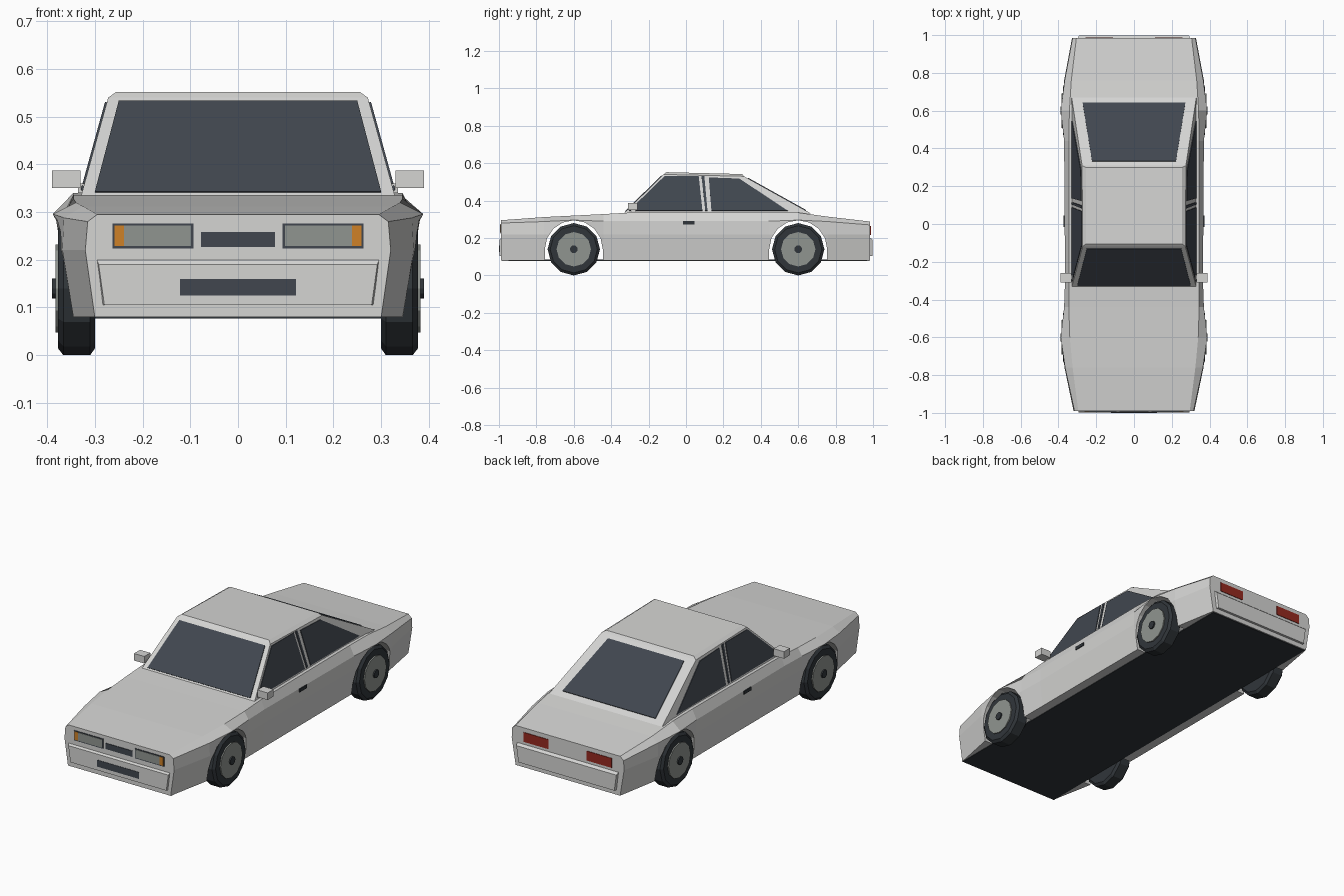
import bpy, bmesh, math
from mathutils import Vector

default_cube = bpy.data.objects.get("Cube")
if default_cube:
    bpy.data.objects.remove(default_cube, do_unlink=True)


def material(name, red, green, blue):
    mat = bpy.data.materials.new(name)
    mat.use_nodes = True
    colour = (red, green, blue, 1)
    mat.diffuse_color = colour
    mat.node_tree.nodes["Principled BSDF"].inputs["Base Color"].default_value = colour
    return mat


paint = material("silver_paint", .66, .66, .65)
glass = material("dark_glass", .052, .062, .078)
rubber = material("black_rubber", .03, .036, .042)
metal = material("grey_metal", .28, .30, .28)
amber = material("amber_lamp", .62, .22, .02)
red = material("red_lamp", .30, .022, .014)


def build(name, verts, faces, mat):
    """Make an object from points and faces with outward normals."""
    bm = bmesh.new()
    points = [bm.verts.new(v) for v in verts]
    for face in faces:
        bm.faces.new([points[i] for i in face])
    bmesh.ops.recalc_face_normals(bm, faces=bm.faces)
    mesh = bpy.data.meshes.new(name)
    bm.to_mesh(mesh)
    bm.free()
    mesh.materials.append(mat)
    obj = bpy.data.objects.new(name, mesh)
    bpy.context.collection.objects.link(obj)
    return obj


def loft(name, rings, mat):
    """Skin closed rings of equal length and cap both ends."""
    n = len(rings[0])
    verts = [p for ring in rings for p in ring]
    faces = [list(range(n)), list(range(len(verts) - n, len(verts)))]
    for r in range(len(rings) - 1):
        for i in range(n):
            j = (i + 1) % n
            faces.append([r * n + i, r * n + j, r * n + n + j, r * n + n + i])
    return build(name, verts, faces, mat)


def plate(name, points, mat, thick=.008):
    """Thin plate centred on the plane of its outline."""
    pts = [Vector(p) for p in points]
    shift = (pts[1] - pts[0]).cross(pts[2] - pts[0]).normalized() * thick / 2
    return loft(name, [[p - shift for p in pts], [p + shift for p in pts]], mat)


def prism(name, profile, x0, x1, mat):
    """Extrude a (y, z) profile across x."""
    return loft(name, [[(x, y, z) for y, z in profile] for x in (x0, x1)], mat)


def box(name, x, y, z, mat):
    return prism(name, [(y[0], z[0]), (y[1], z[0]), (y[1], z[1]), (y[0], z[1])], *x, mat)


def lathe(name, profile, y, z, side, mat, segments=12):
    """Revolve (x, radius) points about a wheel axle."""
    rings = []
    for x, radius in profile:
        angles = [math.tau * i / segments for i in range(segments)]
        rings.append([(side * x, y + radius * math.sin(a), z - radius * math.cos(a)) for a in angles])
    return loft(name, rings, mat)


# Lower body: y, then shoulder x and z, crease x and z, belt x, sill x
stations = [
    (-.99, .295, .295, .315, .28, .32, .30),
    (-.76, .325, .312, .365, .288, .368, .345),
    (-.60, .34, .32, .388, .296, .383, .35),
    (-.44, .345, .328, .37, .29, .37, .35),
    (-.30, .345, .336, .365, .29, .365, .35),
    (.44, .345, .34, .37, .29, .37, .35),
    (.60, .342, .336, .388, .296, .383, .35),
    (.76, .332, .314, .367, .288, .37, .345),
    (.985, .305, .288, .325, .27, .328, .305),
]
rings = []
for y, xs, zs, xc, zc, xb, xl in stations:
    half = [(xl, .08), (xb, .22), (xc, zc), (xs, zs)]
    rings.append([(x, y, z) for x, z in half] + [(-x, y, z) for x, z in reversed(half)])
body = loft("body", rings, paint)

# Wheel openings
AXLES = (("front", -.6), ("rear", .6))
for label, axle in AXLES:
    arch = [(axle + .155 * math.cos(a), .14 + .155 * math.sin(a))
            for a in (math.pi * i / 8 for i in range(9))]
    arch += [(axle - .155, .02), (axle + .155, .02)]
    cutter = prism("arch_cutter", arch, -.6, .6, paint)
    cutter.hide_render = True
    cut = body.modifiers.new("wheel_opening", "BOOLEAN")
    cut.operation = "DIFFERENCE"
    cut.solver = "EXACT"
    cut.object = cutter
    bpy.context.view_layer.objects.active = body
    bpy.ops.object.modifier_apply(modifier=cut.name)
    bpy.data.objects.remove(cutter, do_unlink=True)

box("floor", (-.3, .3), (-.985, .98), (.077, .084), rubber)


# Cabin with sloping sides
def side_x(z):
    return .33 - .276 * (z - .33)


outline = [(-.335, .33), (-.12, .54), (.31, .53), (.67, .33)]
cabin = []
for s in (1, -1):
    cabin += [(s * side_x(z), y, z) for y, z in outline]
    cabin += [(s * .255, -.105, .552), (s * .255, .30, .542)]
faces = [(0, 3, 9, 6), (0, 6, 7, 1), (3, 2, 8, 9), (1, 7, 10, 4), (2, 5, 11, 8), (4, 10, 11, 5)]
for k in (0, 6):
    faces += [(k, k + 1, k + 2, k + 3), (k + 1, k + 4, k + 5, k + 2)]
build("cabin", cabin, faces, paint)


# Front and rear glass
def on_slope(low, high, t):
    return [a + (b - a) * t for a, b in zip(low, high)]


for name, low, high, span, wide, narrow in (
        ("windshield", outline[0], outline[1], (.05, .955), .30, .25),
        ("rear_window", outline[3], outline[2], (.08, .94), .272, .222)):
    a, b = on_slope(low, high, span[0]), on_slope(low, high, span[1])
    plate(name, [(-wide, *a), (wide, *a), (narrow, *b), (-narrow, *b)], glass)

# Side glass, pillar strips, mirrors and handles
side_glass = {
    "front_side_window": [(-.305, .345), (-.115, .53), (.068, .53), (.088, .345)],
    "pillar_strip": [(.103, .345), (.083, .53), (.098, .53), (.115, .345)],
    "rear_side_window": [(.136, .345), (.122, .523), (.285, .517), (.545, .345)],
}
for side, label in ((1, "left"), (-1, "right")):
    for name, pts in side_glass.items():
        plate(f"{label}_{name}", [(side * side_x(z), y, z) for y, z in pts], glass)
    box(f"{label}_mirror", (side * .33, side * .39), (-.31, -.26), (.35, .387), paint)
    box(f"{label}_mirror_arm", (side * .31, side * .335), (-.295, -.27), (.34, .36), paint)
    box(f"{label}_door_handle", (side * .36, side * .372), (-.015, .045), (.273, .29), rubber)

    # Wheels
    for place, axle in AXLES:
        tag = f"{place}_{label}"
        tyre = [(.30, .126), (.31, .14), (.366, .14), (.377, .126)]
        lathe(f"{tag}_tyre", tyre, axle, .14, side, rubber)
        lathe(f"{tag}_hub", [(.36, .092), (.383, .092)], axle, .14, side, metal)
        lathe(f"{tag}_hub_cap", [(.37, .021), (.39, .021)], axle, .14, side, rubber)

    # Lamps
    def lamp(name, x0, x1, z0, z1, y, mat):
        pts = [(side * x0, y, z0), (side * x1, y, z0), (side * x1, y, z1), (side * x0, y, z1)]
        plate(f"{label}_{name}", pts, mat, .006)

    lamp("headlight_frame", .093, .263, .224, .276, -.99, glass)
    lamp("headlight", .098, .239, .229, .272, -.992, metal)
    lamp("indicator", .239, .259, .229, .272, -.992, amber)
    lamp("tail_light", .112, .258, .215, .265, .985, red)

# Grilles and bumpers
box("upper_grille", (-.078, .078), (-.993, -.985), (.227, .258), glass)
for name, face, tip in (("front_bumper", -.985, -.998), ("rear_bumper", .98, .998)):
    base = [(-.285, .105), (.285, .105), (.297, .205), (-.297, .205)]
    nose = [(-.28, .105), (.28, .105), (.292, .19), (-.292, .19)]
    loft(name, [[(x, face, z) for x, z in base], [(x, tip, z) for x, z in nose]], paint)
box("lower_grille", (-.122, .122), (-1, -.992), (.125, .16), glass)
